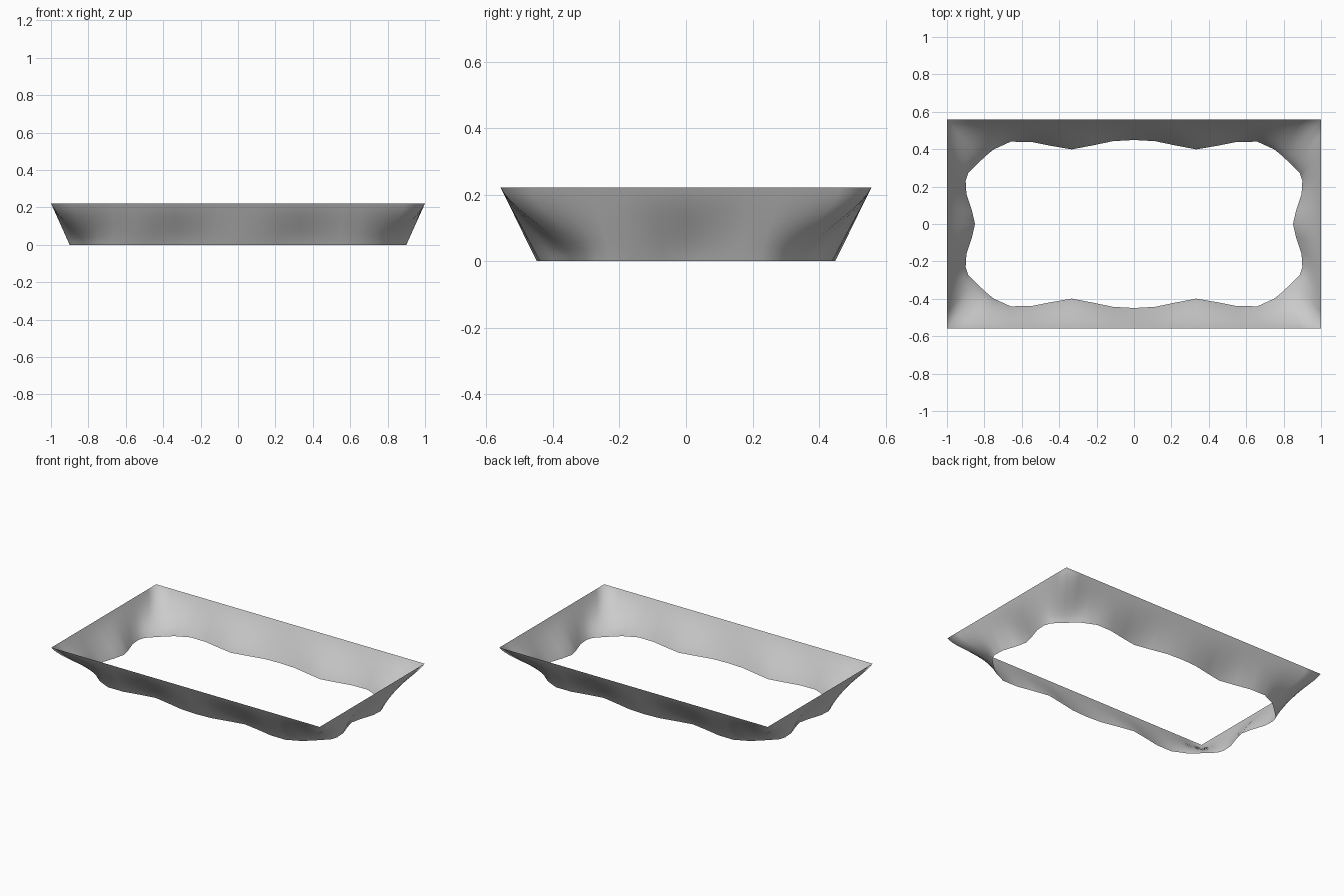
import bpy, bmesh

if "Cube" in bpy.data.objects:
    bpy.data.objects.remove(bpy.data.objects["Cube"])

H, ROWS = 0.222, 12
RIM_X, RIM_Y = 1.0, 0.558
BASE_X, BASE_Y = 0.9, 0.447

# One quarter of the outline: rim point followed by the scalloped bottom point
quarter = [
    (0, RIM_Y, 0, .449), (.111, RIM_Y, .112, .443), (.222, RIM_Y, .222, .42),
    (.333, RIM_Y, .333, .399), (.444, RIM_Y, .444, .418), (.556, RIM_Y, .55, .439),
    (.667, RIM_Y, .66, .44), (.778, RIM_Y, .75, .399), (.889, RIM_Y, .79, .366),
    (RIM_X, RIM_Y, .82, .338), (RIM_X, .465, .857, .303), (RIM_X, .372, .887, .272),
    (RIM_X, .279, .9, .23), (RIM_X, .186, .896, .16), (RIM_X, .093, .866, .07),
    (RIM_X, 0, .85, 0),
]


def wall_point(p, t):
    """Straight tapered wall plus an eased inward scallop, t = 0 rim, 1 bottom."""
    rx, ry, bx, by = p
    ex, ey = min(rx, BASE_X), min(ry, BASE_Y)
    s = t * t * (3 - 2 * t)
    return (rx + (ex - rx) * t + (bx - ex) * s,
            ry + (ey - ry) * t + (by - ey) * s, H * (1 - t))


# Wall: build one quarter, mirror it into a full open ring
bm = bmesh.new()
grid = [[bm.verts.new(wall_point(p, r / ROWS)) for p in quarter] for r in range(ROWS + 1)]
for a, b in zip(grid, grid[1:]):
    for i in range(len(quarter) - 1):
        bm.faces.new((a[i], a[i + 1], b[i + 1], b[i]))
for axis in "XY":
    bmesh.ops.mirror(bm, geom=bm.verts[:] + bm.edges[:] + bm.faces[:],
                     axis=axis, merge_dist=0.0005)
bmesh.ops.remove_doubles(bm, verts=bm.verts[:], dist=0.0005)
bmesh.ops.recalc_face_normals(bm, faces=bm.faces[:])

# Make the normals face outwards
f = max(bm.faces, key=lambda q: q.calc_center_median().x)
if f.normal.x < 0:
    bmesh.ops.reverse_faces(bm, faces=bm.faces[:])
for f in bm.faces:
    f.smooth = True

mesh = bpy.data.meshes.new("scalloped_skirt")
bm.to_mesh(mesh)
bm.free()
obj = bpy.data.objects.new("scalloped_skirt", mesh)
bpy.context.collection.objects.link(obj)
